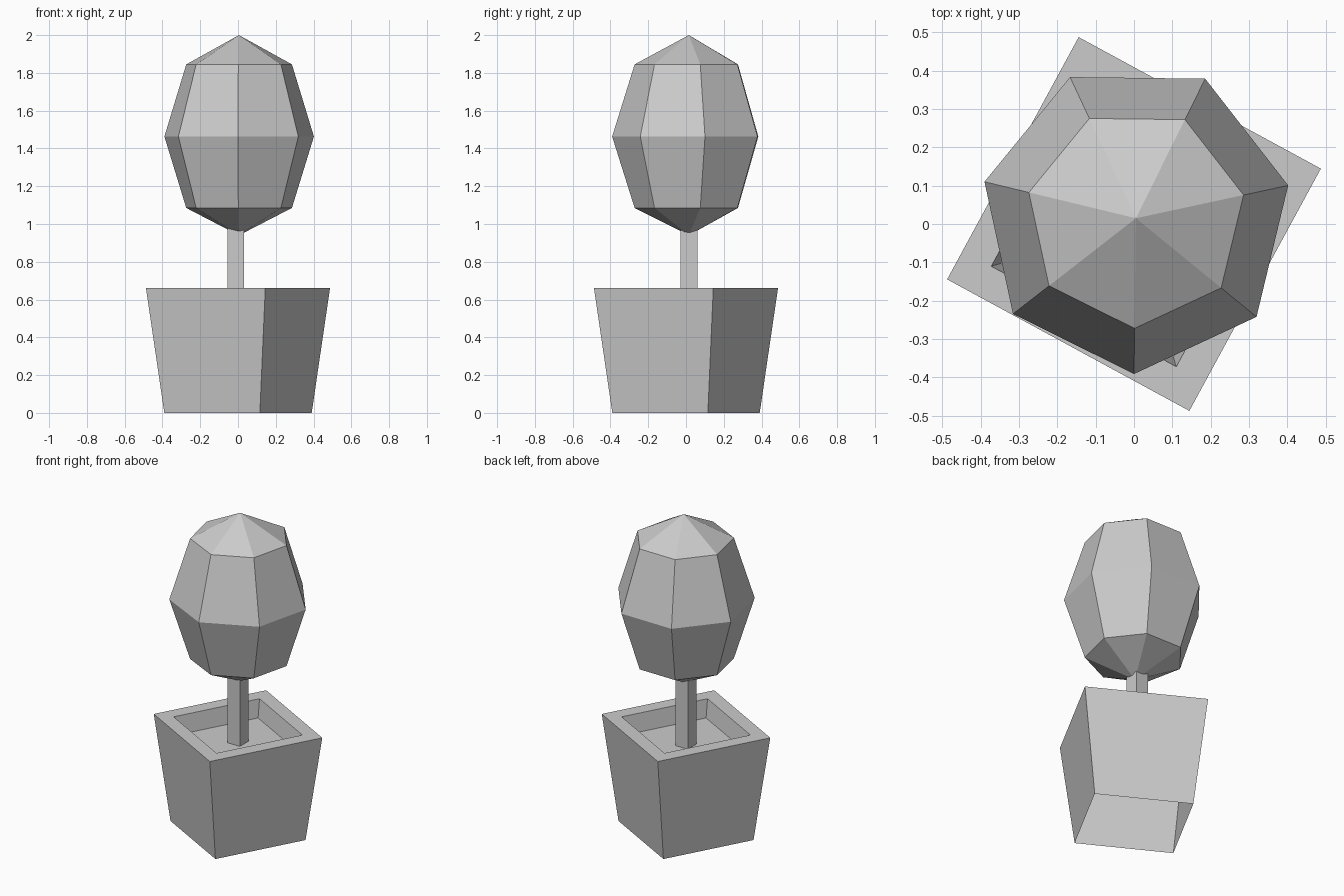
import bpy, bmesh
from math import cos, sin, radians, tau

if "Cube" in bpy.data.objects:
    bpy.data.objects.remove(bpy.data.objects["Cube"])


def lathe(name, sides, start, profile, centre=(0, 0), cap_end=False):
    """Loft regular polygons through (radius, z) points; radius 0 is a pole."""
    bm = bmesh.new()
    rings = []
    for r, z in profile:
        n = sides if r > 0 else 1
        rings.append([bm.verts.new((centre[0] + r * cos(radians(start) + tau * i / sides),
                                    centre[1] + r * sin(radians(start) + tau * i / sides), z))
                      for i in range(n)])
    for a, b in zip(rings, rings[1:]):
        for i in range(sides):
            j = (i + 1) % sides
            quad = [a[i % len(a)], a[j % len(a)], b[j % len(b)], b[i % len(b)]]
            bm.faces.new(list(dict.fromkeys(quad)))
    if cap_end:
        bm.faces.new(rings[-1])
    me = bpy.data.meshes.new(name)
    bm.to_mesh(me)
    bm.free()
    ob = bpy.data.objects.new(name, me)
    bpy.context.collection.objects.link(ob)
    return ob


# Tapered square pot, open underneath, with a rim and sunken soil
lathe("planter_pot", 4, 16.5,
      [(0.407, 0), (0.508, 0.66), (0.388, 0.66), (0.362, 0.55)], cap_end=True)

# Square trunk, slightly off centre
lathe("trunk", 4, 45, [(0.062, 0.55), (0.062, 1.0)], (-0.011, 0.016), cap_end=True)

# Seven-sided egg-shaped foliage
lathe("foliage", 7, -90.7,
      [(0, 0.94), (0.287, 1.085), (0.406, 1.463), (0.287, 1.845), (0, 2.0)],
      (0.005, 0.015))
